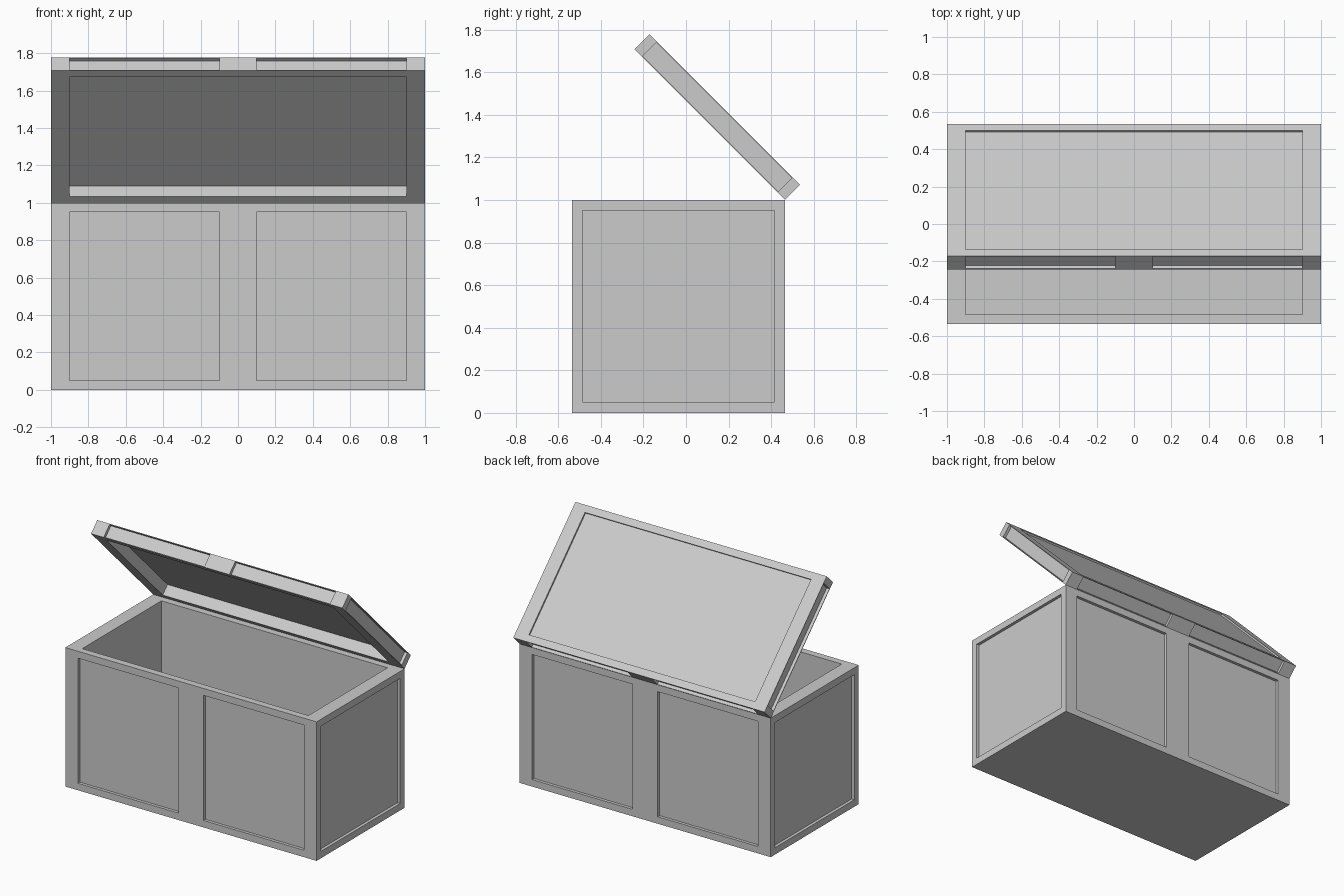
import bpy, bmesh, math
from mathutils import Vector, Matrix

cube = bpy.data.objects.get("Cube")
if cube:
    bpy.data.objects.remove(cube, do_unlink=True)

grey = bpy.data.materials.new("plain_grey")
grey.use_nodes = True
colour = (0.6, 0.6, 0.6, 1)
grey.diffuse_color = colour
grey.node_tree.nodes["Principled BSDF"].inputs["Base Color"].default_value = colour


def push_in(bm, normal, depth, inside):
    """Sink the region of faces with this normal whose centres pass the rule."""
    normal = Vector(normal)
    faces = [f for f in bm.faces
             if f.normal.dot(normal) > 0.99 and inside(f.calc_center_median())]
    new = bmesh.ops.extrude_face_region(bm, geom=faces)["geom"]
    verts = [g for g in new if isinstance(g, bmesh.types.BMVert)]
    bmesh.ops.translate(bm, verts=verts, vec=-normal * depth)
    bmesh.ops.delete(bm, geom=faces, context='FACES')
    bm.normal_update()


def panelled_box(name, height, margin, sinks):
    """Box with its origin on the lower back edge and sunken panels on its sides."""
    bm = bmesh.new()
    bmesh.ops.create_cube(bm, size=1, matrix=Matrix.Translation((0, -0.5, height / 2))
                          @ Matrix.Diagonal((2, 1, height, 1)))
    # Cut lines framing the panels
    cuts = [((x, 0, 0), (1, 0, 0)) for x in (-0.9, -0.1, 0.1, 0.9)]
    cuts += [((0, y, 0), (0, 1, 0)) for y in (-0.95, -0.05)]
    cuts += [((0, 0, z), (0, 0, 1)) for z in (margin, height - margin)]
    for co, no in cuts:
        bmesh.ops.bisect_plane(bm, geom=bm.verts[:] + bm.edges[:] + bm.faces[:],
                               plane_co=co, plane_no=no)
    bm.normal_update()

    def in_height(c):
        return margin < c.z < height - margin

    def in_depth(c):
        return -0.95 < c.y < -0.05

    # Top and bottom: one wide region each
    for normal, depth in sinks:
        push_in(bm, normal, depth, lambda c: abs(c.x) < 0.9 and in_depth(c))
    for side in (-1, 1):
        # Two panels on the front and back, one on each end
        push_in(bm, (0, side, 0), 0.022,
                lambda c: c.y in (0, -1) and 0.1 < abs(c.x) < 0.9 and in_height(c))
        push_in(bm, (side, 0, 0), 0.022,
                lambda c: abs(c.x) > 0.99 and in_depth(c) and in_height(c))
    mesh = bpy.data.meshes.new(name)
    bm.to_mesh(mesh)
    bm.free()
    mesh.materials.append(grey)
    obj = bpy.data.objects.new(name, mesh)
    bpy.context.collection.objects.link(obj)
    return obj


# Chest body, hollowed from the top
body = panelled_box("chest_body", 1.0, 0.05, [((0, 0, 1), 0.95)])
body.location = (0, 0.465, 0)

# Open lid, hollow underneath with a shallow panel on top
lid = panelled_box("chest_lid", 0.1, 0.005, [((0, 0, 1), 0.012), ((0, 0, -1), 0.078)])
lid.location = (0, 0.465, 1.0)
lid.rotation_euler.x = math.radians(-45)
